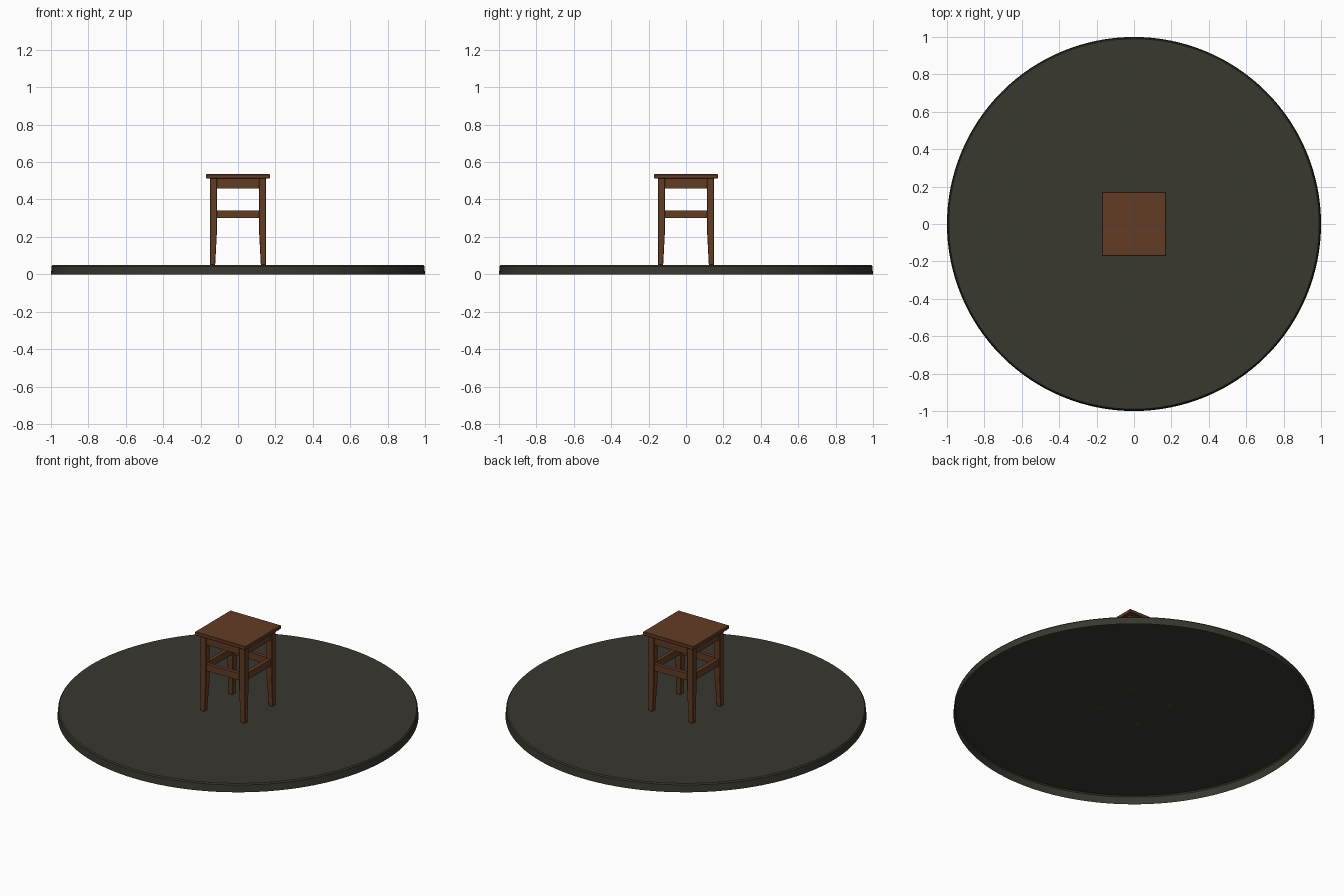
import bpy, bmesh, math

if "Cube" in bpy.data.objects:
    bpy.data.objects.remove(bpy.data.objects["Cube"])


def material(name, rgb):
    m = bpy.data.materials.new(name)
    m.diffuse_color = (*rgb, 1)
    m.use_nodes = True
    m.node_tree.nodes["Principled BSDF"].inputs["Base Color"].default_value = m.diffuse_color
    return m


WOOD = material("brown wood", (0.122, 0.045, 0.018))
FLOOR = material("dark olive grey", (0.040, 0.038, 0.028))


def finish(name, bm, mat, bevel=0):
    bmesh.ops.recalc_face_normals(bm, faces=bm.faces)
    me = bpy.data.meshes.new(name)
    bm.to_mesh(me)
    bm.free()
    me.materials.append(mat)
    ob = bpy.data.objects.new(name, me)
    bpy.context.collection.objects.link(ob)
    if bevel:
        b = ob.modifiers.new("soft edges", 'BEVEL')
        b.width, b.segments = bevel, 1
    return ob


def box(name, x0, x1, y0, y1, z0, z1, bevel=0.002):
    bm = bmesh.new()
    bmesh.ops.create_cube(bm, size=1)
    for v in bm.verts:
        v.co = (x1 if v.co.x > 0 else x0, y1 if v.co.y > 0 else y0,
                z1 if v.co.z > 0 else z0)
    return finish(name, bm, WOOD, bevel)


def loft(name, rings, mat, cap_bottom, bevel=0):
    """Skin between stacked rings of points, always closing the top."""
    bm = bmesh.new()
    loops = [[bm.verts.new(p) for p in r] for r in rings]
    n = len(loops[0])
    for a, b in zip(loops, loops[1:]):
        for i in range(n):
            j = (i + 1) % n
            bm.faces.new((a[i], a[j], b[j], b[i]))
    bm.faces.new(loops[-1])
    if cap_bottom:
        bm.faces.new(loops[0][::-1])
    return finish(name, bm, mat, bevel)


# Round base: a shallow disc, open underneath
SIDES = 128
base = loft("round_base", [[(r * math.cos(2 * math.pi * i / SIDES),
                             r * math.sin(2 * math.pi * i / SIDES), z)
                            for i in range(SIDES)]
                           for r, z in ((1, 0), (0.996, 0.043), (0.99, 0.05))],
            FLOOR, False)
# open shell: point the normals outward
if max(base.data.polygons, key=lambda p: p.area).normal.z < 0:
    base.data.flip_normals()

# Seat board
box("seat", -0.172, 0.172, -0.172, 0.172, 0.513, 0.535, 0.003)

# Legs: square above, inner faces tapering below the stretchers
OUT, IN, FOOT = 0.15, 0.112, 0.122
for sx, side in ((-1, "left"), (1, "right")):
    for sy, end in ((-1, "front"), (1, "back")):
        rings = [[(sx * x, sy * y, z) for x, y in
                  ((i, i), (OUT, i), (OUT, OUT), (i, OUT))]
                 for i, z in ((FOOT, 0.05), (IN, 0.24), (IN, 0.513))]
        loft(f"{end}_{side}_leg", rings, WOOD, True, 0.002)

# Aprons under the seat and stretchers between the legs
for part, z0, z1, a, b in (("apron", 0.46, 0.513, 0.122, 0.144),
                           ("stretcher", 0.30, 0.342, 0.120, 0.142)):
    for s, along_x, along_y in ((-1, "front", "left"), (1, "back", "right")):
        lo, hi = sorted((s * a, s * b))
        box(f"{along_x}_{part}", -0.115, 0.115, lo, hi, z0, z1, 0)
        box(f"{along_y}_{part}", lo, hi, -0.115, 0.115, z0, z1, 0)
